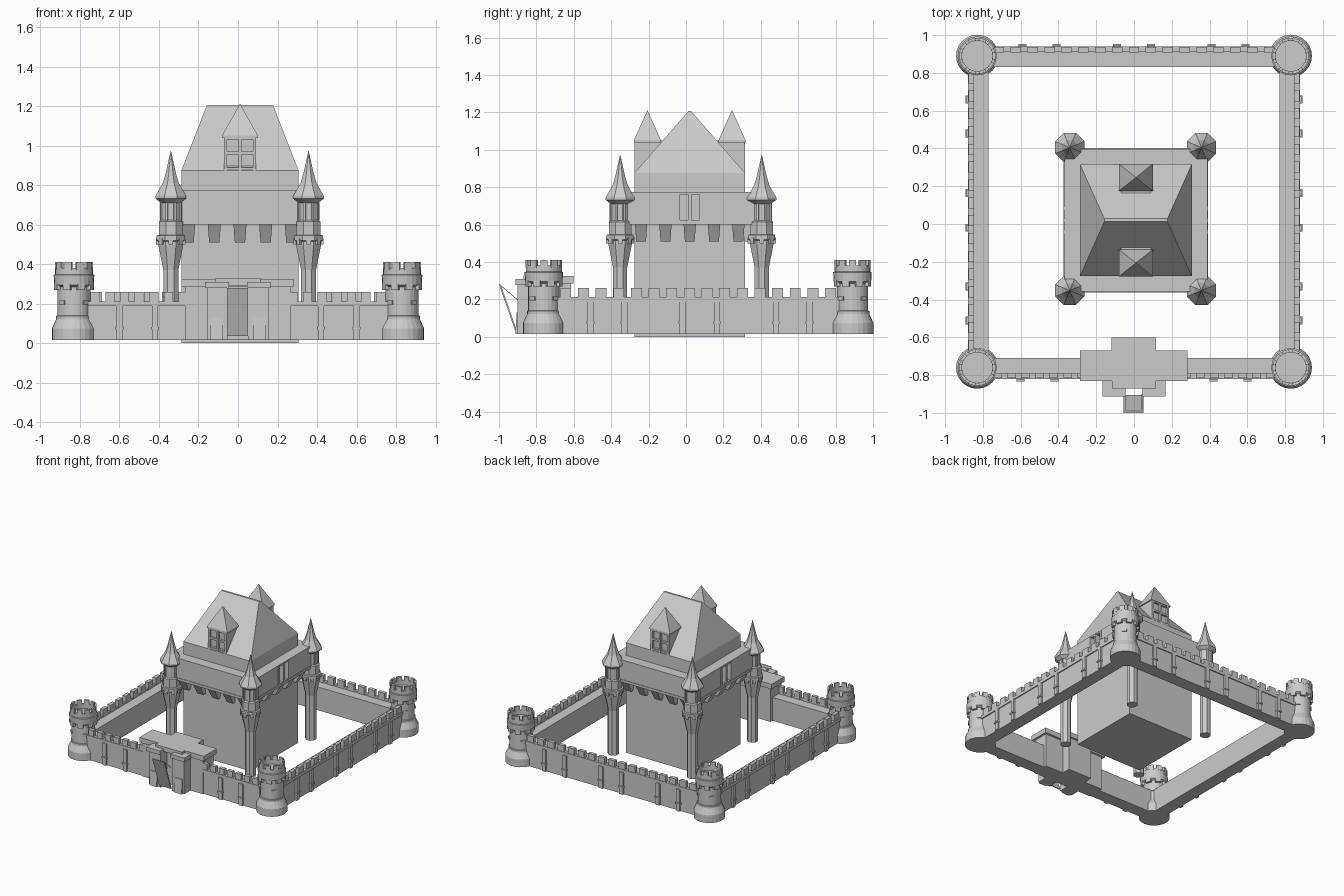
import bpy, bmesh
from math import pi, sin, cos, radians
from mathutils import Matrix, Vector

BASE = 0.015          # underside of the curtain wall
CX, CY = 0.01, 0.02   # keep centre


def finish(bm, name):
    bmesh.ops.recalc_face_normals(bm, faces=bm.faces)
    me = bpy.data.meshes.new(name)
    bm.to_mesh(me)
    bm.free()
    ob = bpy.data.objects.new(name, me)
    bpy.context.collection.objects.link(ob)
    return ob


def frustum(bm, lo, z0, hi, z1, M=Matrix()):
    """Solid between two rectangles (x0, x1, y0, y1) at two heights."""
    def ring(r, z):
        pts = ((r[0], r[2]), (r[1], r[2]), (r[1], r[3]), (r[0], r[3]))
        return [bm.verts.new(M @ Vector((x, y, z))) for x, y in pts]
    a, b = ring(lo, z0), ring(hi, z1)
    bm.faces.new(a[::-1])
    bm.faces.new(b)
    for i in range(4):
        j = (i + 1) % 4
        bm.faces.new((a[i], a[j], b[j], b[i]))


def box(bm, x0, x1, y0, y1, z0, z1, M=Matrix()):
    frustum(bm, (x0, x1, y0, y1), z0, (x0, x1, y0, y1), z1, M)


def lathe(bm, profile, n, M=Matrix(), turn=0.0):
    """Revolve (radius, z) points about z, capped at both ends."""
    rings = []
    for r, z in profile:
        rings.append([bm.verts.new(M @ Vector((r * cos(turn + 2 * pi * i / n),
                                               r * sin(turn + 2 * pi * i / n), z)))
                      for i in range(n)])
    for a, b in zip(rings, rings[1:]):
        for i in range(n):
            j = (i + 1) % n
            bm.faces.new((a[i], a[j], b[j], b[i]))
    bm.faces.new(rings[0][::-1])
    bm.faces.new(rings[-1])


def spin(deg):
    return Matrix.Rotation(radians(deg), 4, 'Z')


# Curtain walls: local x runs along the wall, local -y points outward
def curtain_wall(name, deg, out, u0, u1, step, pilasters):
    bm, M = bmesh.new(), spin(deg)
    box(bm, u0, u1, -out + 0.008, -out + 0.11, BASE, 0.2, M)
    box(bm, u0, u1, -out, -out + 0.03, 0.187, 0.212, M)
    n = round((u1 - u0) / step)
    pitch = (u1 - u0) / n
    for i in range(n):
        c = u0 + (i + 0.5) * pitch
        box(bm, c - pitch * 0.31, c + pitch * 0.31, -out + 0.004, -out + 0.032, 0.2, 0.26, M)
    for u in pilasters:
        box(bm, u - 0.016, u + 0.016, -out - 0.006, -out + 0.01, BASE, 0.19, M)
        box(bm, u - 0.021, u + 0.021, -out - 0.013, -out + 0.01, 0.07, 0.082, M)
    finish(bm, name)


side = [0.66, 0.48, 0.165, -0.02, -0.33, -0.51]
curtain_wall("front_wall_left", 0, 0.82, -0.76, -0.24, 0.075, [-0.6, -0.42])
curtain_wall("front_wall_right", 0, 0.82, 0.24, 0.76, 0.075, [0.42, 0.6])
curtain_wall("right_wall", 90, 0.88, -0.69, 0.82, 0.092, side)
curtain_wall("left_wall", 270, 0.88, -0.82, 0.69, 0.092, [-s for s in side])
curtain_wall("back_wall", 180, 0.94, -0.76, 0.76, 0.09, [-0.59, -0.41, -0.09, 0.09, 0.41, 0.59])

# Round corner towers
tower = [(0.112, BASE), (0.112, 0.075), (0.09, 0.122), (0.09, 0.138), (0.084, 0.14),
         (0.084, 0.285), (0.1, 0.295), (0.103, 0.345), (0.096, 0.348), (0.096, 0.38),
         (0.081, 0.38), (0.081, 0.345)]
for label, x, y in (("front_left", -0.83, -0.76), ("front_right", 0.83, -0.76),
                    ("back_left", -0.83, 0.89), ("back_right", 0.83, 0.89)):
    bm, T = bmesh.new(), Matrix.Translation((x, y, 0))
    lathe(bm, tower, 24, T)
    for i in range(10):   # merlons
        box(bm, 0.08, 0.096, -0.019, 0.019, 0.37, 0.41, T @ spin(36 * i))
    for i in range(8):    # brackets below the parapet
        box(bm, 0.07, 0.1, -0.02, 0.02, 0.268, 0.3, T @ spin(45 * i + 22.5))
    for i in range(4):    # slit window sills
        box(bm, 0.07, 0.09, -0.018, 0.018, 0.195, 0.215, T @ spin(90 * i + 45))
    finish(bm, label + "_tower")

# Gatehouse
bm = bmesh.new()
box(bm, -0.265, 0.265, -0.82, -0.685, BASE, 0.29)
box(bm, -0.285, 0.282, -0.832, -0.67, 0.285, 0.325)
box(bm, -0.105, 0.105, -0.69, -0.615, BASE, 0.29)
box(bm, -0.12, 0.116, -0.7, -0.602, 0.285, 0.325)
for s in (-1, 1):
    def span(a, b):
        return (a, b) if s > 0 else (-b, -a)
    box(bm, *span(0.05, 0.155), -0.9, -0.81, BASE, 0.28)
    box(bm, *span(0.046, 0.167), -0.912, -0.82, 0.278, 0.31)
    frustum(bm, (*span(0.078, 0.142), -0.913, -0.89), BASE, (*span(0.078, 0.142), -0.905, -0.89), 0.13)
box(bm, -0.116, 0.116, -0.87, -0.83, 0.29, 0.328)
finish(bm, "gatehouse")

# Half-raised drawbridge and its chains
bm = bmesh.new()
frustum(bm, (-0.055, 0.05, -0.914, -0.905), 0.035, (-0.055, 0.05, -1.0, -0.991), 0.28)
finish(bm, "drawbridge")
bm = bmesh.new()
for x in (-0.048, 0.04):
    frustum(bm, (x, x + 0.004, -0.906, -0.9), 0.2, (x, x + 0.004, -0.998, -0.992), 0.278)
finish(bm, "drawbridge_chains")

# Keep body
H = 0.296
K = Matrix.Translation((CX, CY, 0))
bm = bmesh.new()
box(bm, -H, H, -H, H, 0, 0.875, K)
finish(bm, "keep_body")

# Overhanging gallery with paired windows on the left and right
G, W = 0.378, 0.07
bm = bmesh.new()
box(bm, -0.345, 0.345, -G, G, 0.605, 0.775, K)
for deg in (0, 180):
    M = K @ spin(deg)
    box(bm, 0.34, G, -G, -W, 0.605, 0.775, M)
    box(bm, 0.34, G, W, G, 0.605, 0.775, M)
    box(bm, 0.34, G, -W, W, 0.605, 0.625, M)
    box(bm, 0.34, G, -W, W, 0.762, 0.775, M)
    for c in (-0.062, 0, 0.062):
        box(bm, 0.34, G + 0.004, c - 0.01, c + 0.01, 0.62, 0.77, M)
box(bm, -G - 0.004, G + 0.004, -G - 0.004, G + 0.004, 0.6, 0.62, K)
finish(bm, "keep_gallery")

# Wedge corbels carrying the gallery
bm = bmesh.new()
for deg in (0, 90, 180, 270):
    for i in range(-2, 3):
        u = 0.13 * i
        frustum(bm, (u - 0.026, u + 0.026, -H - 0.025, -H + 0.01), 0.51,
                (u - 0.033, u + 0.033, -G + 0.005, -H + 0.01), 0.602, K @ spin(deg))
finish(bm, "gallery_corbels")

# Hipped roof with a short flat ridge
bm = bmesh.new()
frustum(bm, (-H, H, -H, H), 0.875, (-0.167, 0.167, -0.008, 0.008), 1.206, K)
finish(bm, "keep_roof")

# Dormers, front and back
for label, deg in (("front", 0), ("back", 180)):
    bm, M = bmesh.new(), K @ spin(deg)
    box(bm, -0.08, 0.08, -H + 0.018, -0.13, 0.875, 1.05, M)
    for c in (-0.073, 0, 0.073):
        box(bm, c - 0.008, c + 0.008, -H, -H + 0.02, 0.875, 1.045, M)
    for z in (0.875, 0.955, 1.03):
        box(bm, -0.08, 0.08, -H + 0.002, -H + 0.02, z, z + 0.015, M)
    frustum(bm, (-0.09, 0.09, -H - 0.002, -0.155), 1.04, (-0.09, 0.09, -H - 0.002, -0.155), 1.052, M)
    frustum(bm, (-0.09, 0.09, -H - 0.002, -0.155), 1.052, (-0.001, 0.001, -0.227, -0.225), 1.21, M)
    finish(bm, label + "_dormer")

# Slender octagonal corner turrets with flared spires
turret = [(0.041, BASE), (0.041, 0.37), (0.068, 0.495), (0.068, 0.515), (0.078, 0.52),
          (0.078, 0.545), (0.066, 0.548), (0.066, 0.615), (0.053, 0.622), (0.053, 0.71),
          (0.084, 0.732), (0.084, 0.745), (0.044, 0.81), (0.028, 0.86), (0.001, 0.972)]
for label, x, y in (("front_left", -0.34, -0.352), ("front_right", 0.357, -0.352),
                    ("back_left", -0.34, 0.405), ("back_right", 0.357, 0.405)):
    bm, T = bmesh.new(), Matrix.Translation((x, y, 0))
    lathe(bm, turret, 8, T, pi / 8)
    for i in range(8):   # brackets and window posts
        box(bm, 0.055, 0.075, -0.012, 0.012, 0.5, 0.53, T @ spin(45 * i))
        box(bm, 0.044, 0.058, -0.006, 0.006, 0.62, 0.712, T @ spin(45 * i + 22.5))
    finish(bm, label + "_turret")
